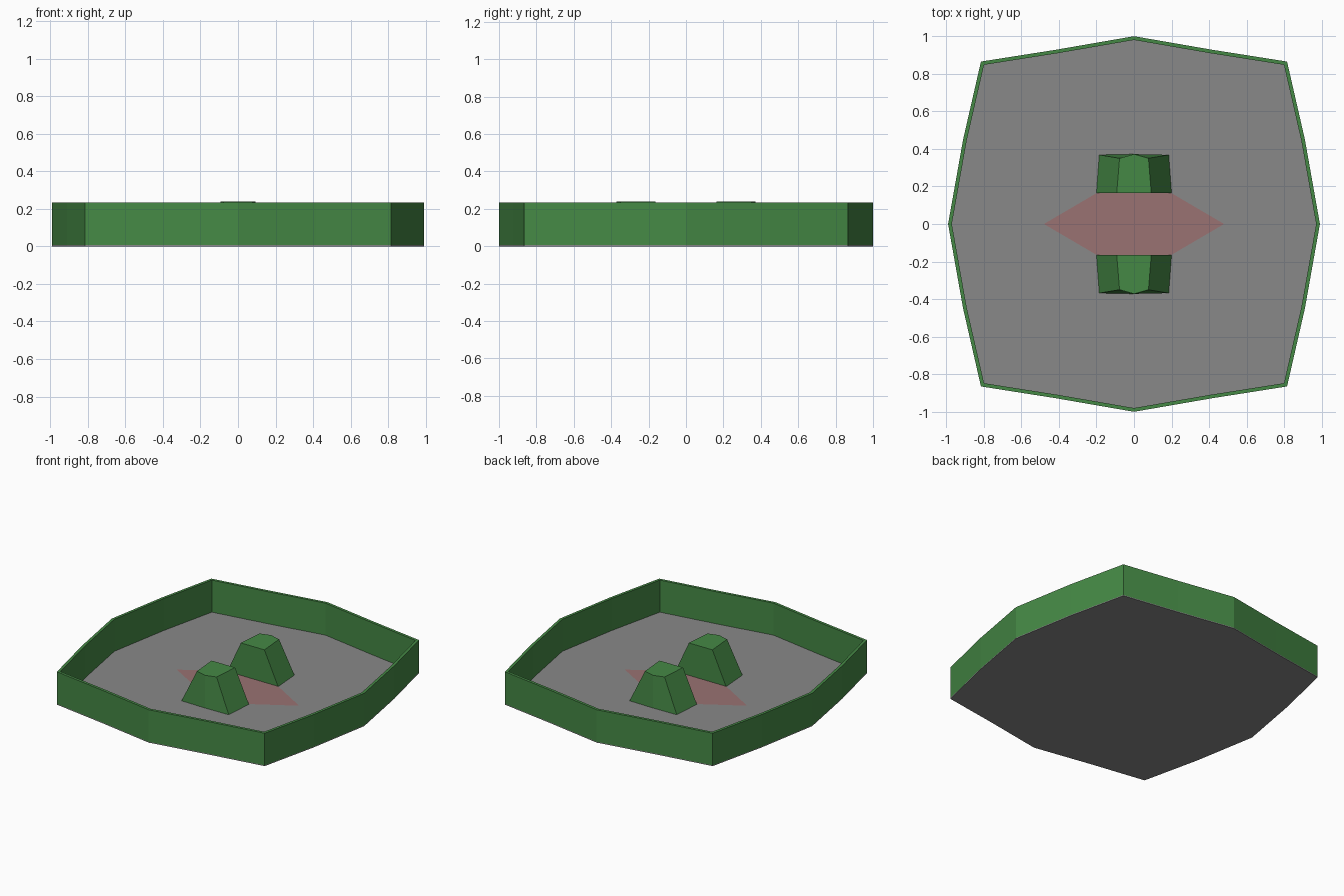
import bpy, bmesh

if "Cube" in bpy.data.objects:
    bpy.data.objects.remove(bpy.data.objects["Cube"])


def material(name, color):
    m = bpy.data.materials.new(name)
    m.diffuse_color = (*color, 1)
    m.use_nodes = True
    m.node_tree.nodes["Principled BSDF"].inputs["Base Color"].default_value = m.diffuse_color
    return m


green = material("hedge_green", (0.06, 0.25, 0.06))
grey = material("floor_grey", (0.25, 0.25, 0.25))
red = material("zone_red", (0.32, 0.17, 0.17))


def add_object(name, bm, mat):
    bmesh.ops.recalc_face_normals(bm, faces=bm.faces)
    mesh = bpy.data.meshes.new(name)
    bm.to_mesh(mesh)
    bm.free()
    mesh.materials.append(mat)
    obj = bpy.data.objects.new(name, mesh)
    bpy.context.collection.objects.link(obj)
    return obj


def loop(bm, points, z, scale=1):
    return [bm.verts.new((x * scale, y * scale, z)) for x, y in points]


def bridge(bm, a, b):
    for i in range(len(a)):
        j = (i + 1) % len(a)
        bm.faces.new((a[i], a[j], b[j], b[i]))


def frustum(name, bottom, top, z0, z1, mat):
    bm = bmesh.new()
    a, b = loop(bm, bottom, z0), loop(bm, top, z1)
    bridge(bm, a, b)
    bm.faces.new(a)
    bm.faces.new(b)
    return add_object(name, bm, mat)


# Arena outline: one quarter mirrored into a full loop
quarter = [(0.99, 0), (0.91, 0.45), (0.815, 0.865), (0.415, 0.928), (0, 1)]
half = quarter + [(-x, y) for x, y in quarter[-2::-1]]
outline = half + [(x, -y) for x, y in half[-2:0:-1]]

FLOOR, TOP = 0.006, 0.233

# Floor slab
frustum("floor", outline, outline, 0, FLOOR, grey)

# Thin perimeter wall
bm = bmesh.new()
rings = [loop(bm, outline, z, s) for z, s in
         ((FLOOR, 1), (TOP, 1), (TOP, 0.98), (FLOOR, 0.98))]
for i in range(4):
    bridge(bm, rings[i], rings[(i + 1) % 4])
add_object("perimeter_wall", bm, green)

# Red centre zone
zone = [(-0.48, 0), (-0.2, 0.164), (0.2, 0.164), (0.48, 0), (0.2, -0.164), (-0.2, -0.164)]
bm = bmesh.new()
bm.faces.new(loop(bm, zone[::-1], FLOOR + 0.002))
zone_obj = add_object("centre_zone", bm, red)
if zone_obj.data.polygons[0].normal.z < 0:
    zone_obj.data.flip_normals()

# Two tapered blocks either side of the centre zone
base = [(-0.2, 0.164), (0.2, 0.164), (0.185, 0.368), (0, 0.372), (-0.185, 0.368)]
cap = [(-0.092, 0.164), (0.092, 0.164), (0.077, 0.35), (0, 0.372), (-0.077, 0.35)]
for name, s in (("back_block", 1), ("front_block", -1)):
    frustum(name, [(x, y * s) for x, y in base], [(x, y * s) for x, y in cap],
            FLOOR, 0.238, green)
